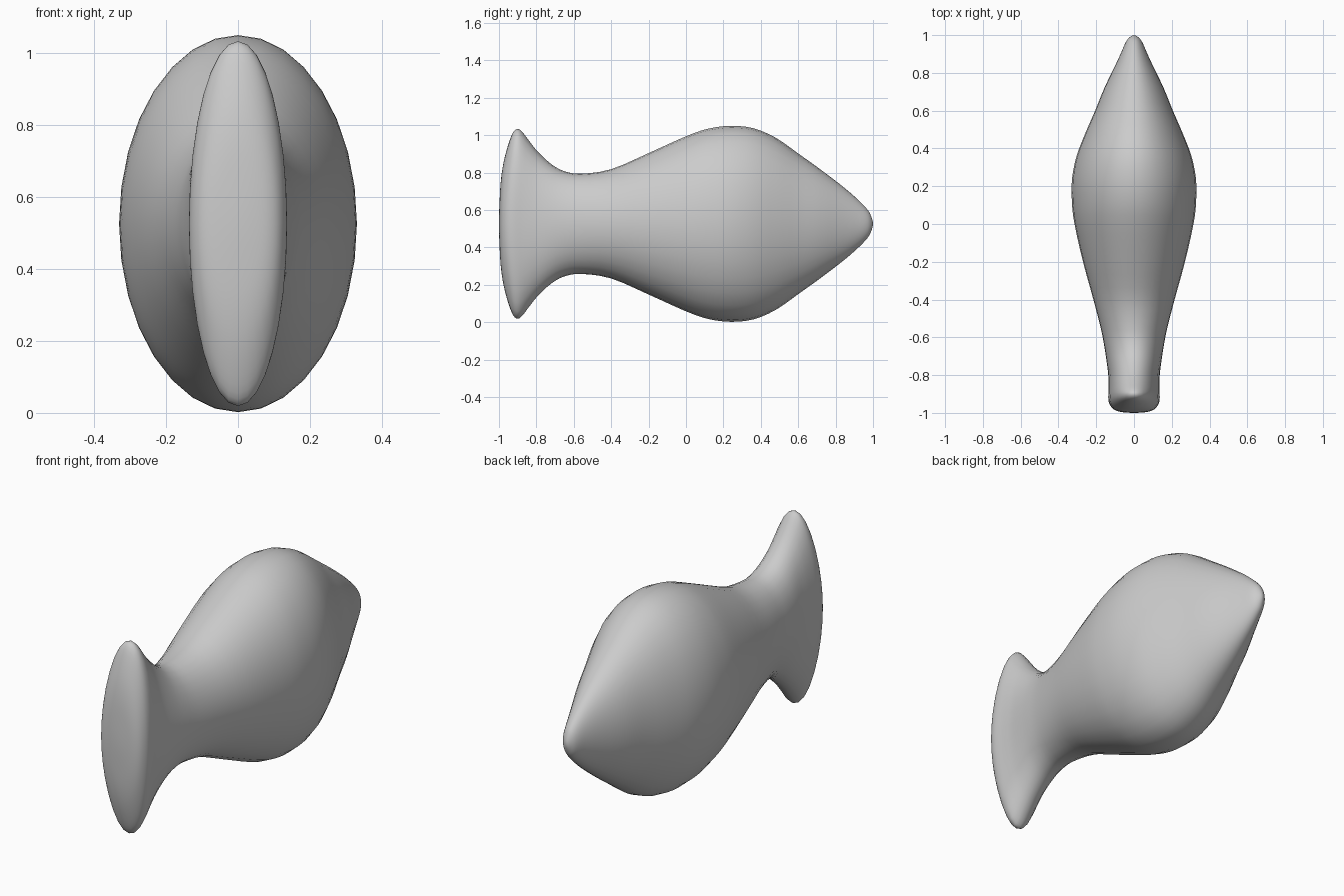
import bpy, bmesh, math

if "Cube" in bpy.data.objects:
    bpy.data.objects.remove(bpy.data.objects["Cube"])

# Cross-sections along the body: y, half width (x), half height (z)
SECTIONS = [
    (-1.00, 0.000, 0.000), (-0.997, 0.055, 0.115), (-0.990, 0.090, 0.230),
    (-0.975, 0.115, 0.330), (-0.950, 0.131, 0.425), (-0.925, 0.136, 0.488),
    (-0.90, 0.136, 0.507), (-0.875, 0.135, 0.491), (-0.84, 0.135, 0.445),
    (-0.79, 0.137, 0.383), (-0.72, 0.146, 0.319), (-0.65, 0.157, 0.281),
    (-0.56, 0.174, 0.268), (-0.40, 0.215, 0.292), (-0.20, 0.270, 0.378),
    (0.00, 0.315, 0.468), (0.12, 0.329, 0.509), (0.24, 0.328, 0.524),
    (0.36, 0.304, 0.511), (0.48, 0.258, 0.460), (0.60, 0.206, 0.376),
    (0.72, 0.157, 0.290), (0.84, 0.099, 0.198), (0.91, 0.067, 0.138),
    (0.96, 0.045, 0.088), (0.985, 0.027, 0.052), (1.00, 0.000, 0.000),
]
SEGMENTS = 32
STEPS = 3
MID_Z = 0.526


def smooth_path(points):
    """Catmull-Rom curve; the ends continue mirrored through the axis."""
    flip = lambda p: (p[0], -p[1], -p[2])
    pts = [flip(points[1])] + points + [flip(points[-2])]
    out = []
    for i in range(1, len(pts) - 2):
        a, b, c, d = pts[i - 1:i + 3]
        for s in range(STEPS):
            t = s / STEPS
            out.append(tuple(
                0.5 * (2 * q + (r - p) * t + (2 * p - 5 * q + 4 * r - u) * t * t
                       + (3 * q - p - 3 * r + u) * t ** 3)
                for p, q, r, u in zip(a, b, c, d)))
    return out + [points[-1]]


# Lofted body with flared end and pointed end
path = smooth_path(SECTIONS)
bm = bmesh.new()
rings = []
for y, w, h in path[1:-1]:
    rings.append([bm.verts.new((w * math.cos(a), y, MID_Z + h * math.sin(a)))
                  for a in (2 * math.pi * k / SEGMENTS for k in range(SEGMENTS))])
for lower, upper in zip(rings, rings[1:]):
    for k in range(SEGMENTS):
        n = (k + 1) % SEGMENTS
        bm.faces.new((lower[k], lower[n], upper[n], upper[k]))

# Close both ends at a pole
for ring, y in ((rings[0], path[0][0]), (rings[-1], path[-1][0])):
    pole = bm.verts.new((0, y, MID_Z))
    for k in range(SEGMENTS):
        bm.faces.new((ring[k], ring[(k + 1) % SEGMENTS], pole))

bmesh.ops.recalc_face_normals(bm, faces=bm.faces)
for f in bm.faces:
    f.smooth = True
mesh = bpy.data.meshes.new("flared_body")
bm.to_mesh(mesh)
bm.free()
body = bpy.data.objects.new("flared_body", mesh)
bpy.context.collection.objects.link(body)
